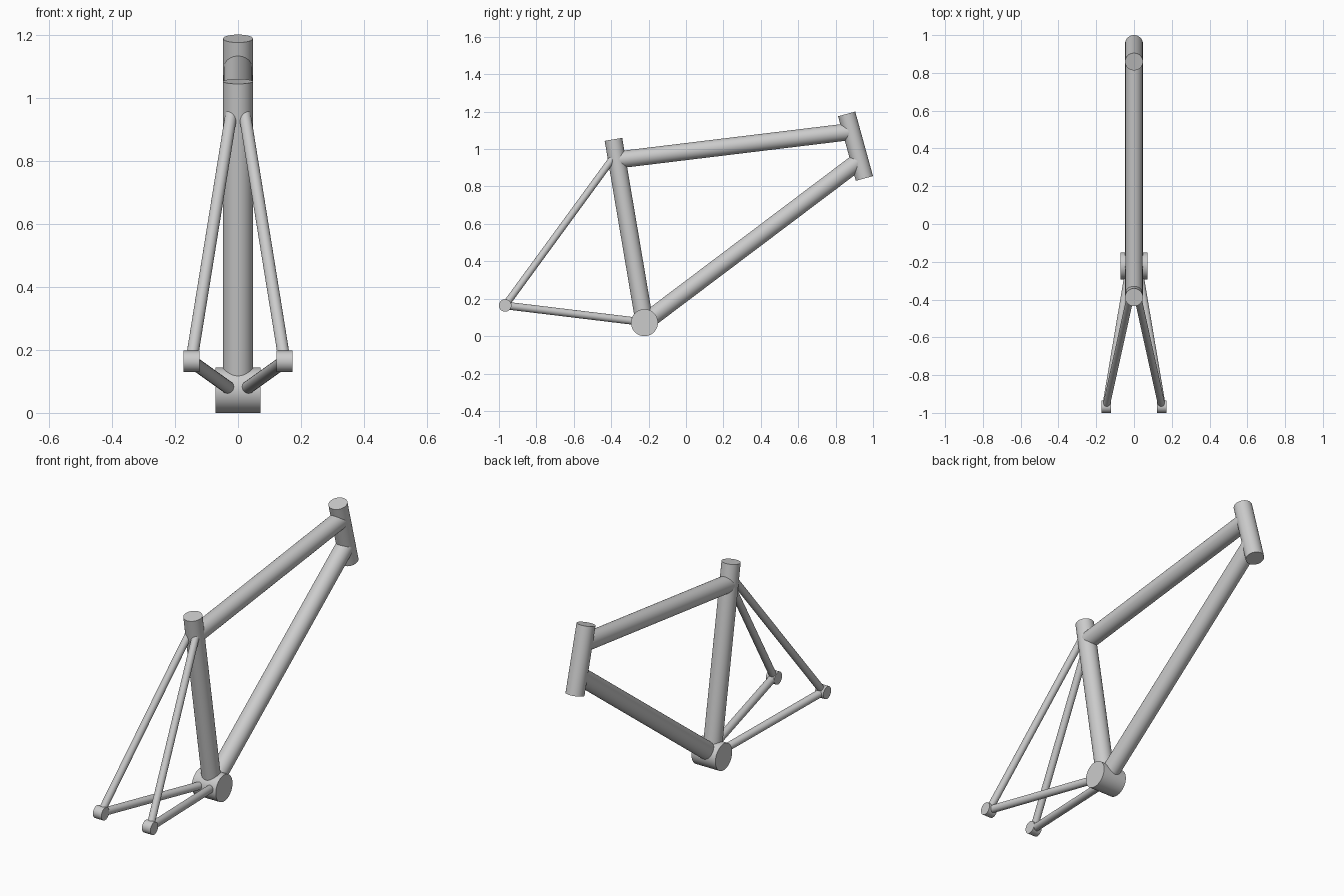
import bpy, math
from mathutils import Vector

if "Cube" in bpy.data.objects:
    bpy.data.objects.remove(bpy.data.objects["Cube"])


def tube(name, a, b, radius, sides=48):
    """Capped round tube running from point a to point b."""
    a, b = Vector(a), Vector(b)
    axis = b - a
    bpy.ops.mesh.primitive_cylinder_add(vertices=sides, radius=radius,
                                        depth=axis.length, location=(a + b) / 2)
    ob = bpy.context.object
    ob.name = name
    ob.rotation_euler = axis.to_track_quat('Z', 'Y').to_euler()
    bpy.ops.object.shade_smooth_by_angle(angle=math.radians(35))
    return ob


bracket = (0, -0.222, 0.072)

# Main triangle
tube("bottom_bracket_shell", (-0.072, -0.222, 0.072), (0.072, -0.222, 0.072), 0.072, 64)
tube("seat_tube", bracket, (0, -0.388, 1.052), 0.0475)
tube("head_tube", (0, 0.954, 0.843), (0, 0.859, 1.188), 0.0475)
tube("top_tube", (0, -0.367, 0.942), (0, 0.884, 1.094), 0.0455)
tube("down_tube", bracket, (0, 0.927, 0.938), 0.0465)

# Rear triangle, mirrored left and right
for side, s in (("left", -1), ("right", 1)):
    axle = (s * 0.148, -0.967, 0.164)
    tube(f"dropout_{side}", (s * 0.122, -0.967, 0.164), (s * 0.173, -0.967, 0.164), 0.0335)
    tube(f"seat_stay_{side}", axle, (s * 0.017, -0.374, 0.975), 0.019, 32)
    tube(f"chain_stay_{side}", axle, (s * 0.022, -0.222, 0.074), 0.0205, 32)
